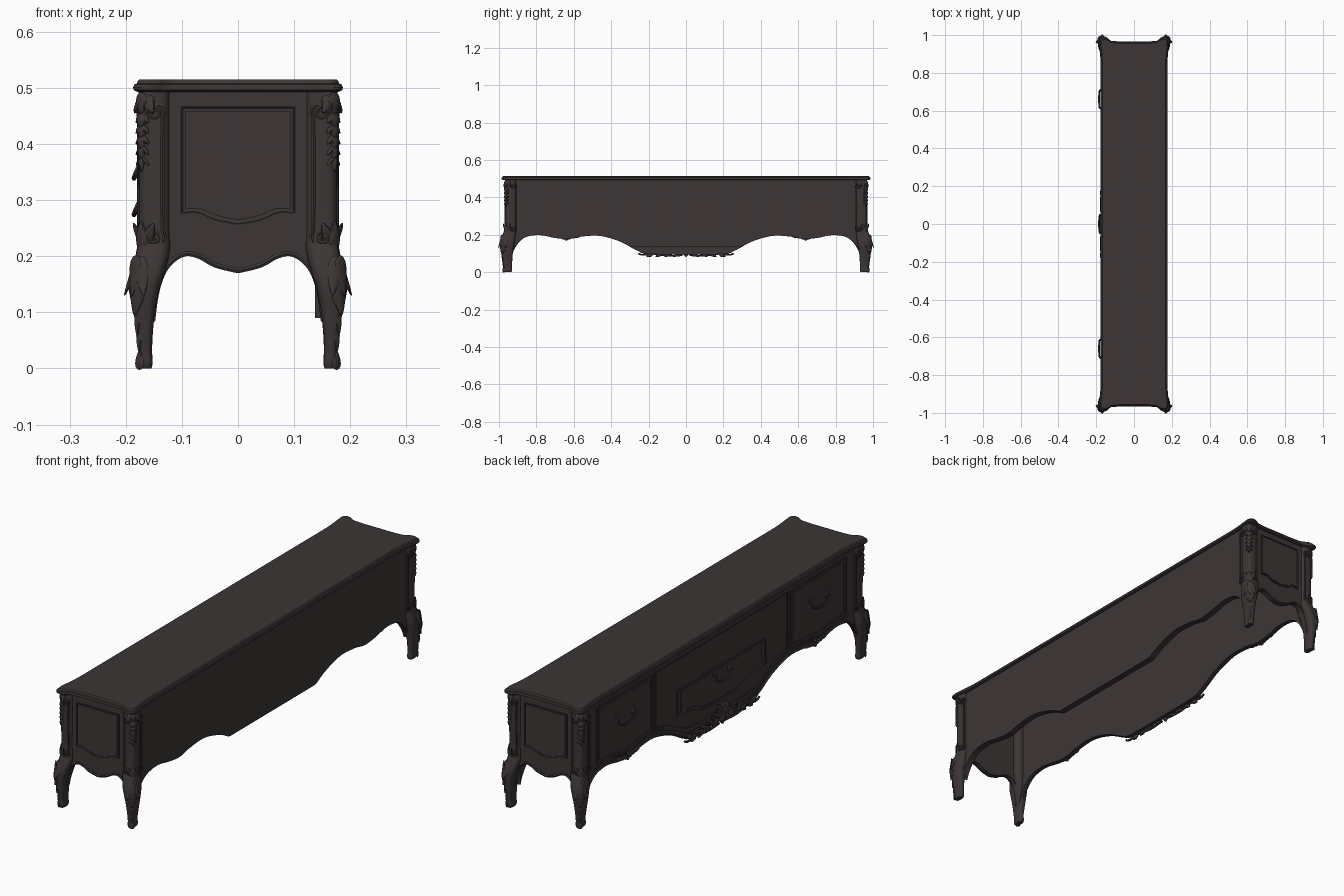
import bpy, bmesh, math
from mathutils import Vector, Matrix

if "Cube" in bpy.data.objects:
    bpy.data.objects.remove(bpy.data.objects["Cube"])

wood = bpy.data.materials.new("dark_brown_wood")
wood.diffuse_color = (0.046, 0.037, 0.036, 1)
wood.use_nodes = True
wood.node_tree.nodes["Principled BSDF"].inputs["Base Color"].default_value = wood.diffuse_color


def finish(name, mesh, mirror=""):
    ob = bpy.data.objects.new(name, mesh)
    bpy.context.collection.objects.link(ob)
    mesh.materials.clear()
    mesh.materials.append(wood)
    if mirror:
        m = ob.modifiers.new("Mirror", 'MIRROR')
        m.use_axis = ("x" in mirror, "y" in mirror, False)
        m.use_mirror_merge = False
    return ob


def from_bm(name, bm, mirror=""):
    bmesh.ops.recalc_face_normals(bm, faces=bm.faces)
    mesh = bpy.data.meshes.new(name)
    bm.to_mesh(mesh)
    bm.free()
    return finish(name, mesh, mirror)


def spline(pts, n=6):
    """Catmull-Rom through points of any dimension."""
    p = [Vector(q) for q in pts]
    p = [p[0]] + p + [p[-1]]
    out = []
    for i in range(1, len(p) - 2):
        a, b, c, d = p[i - 1:i + 3]
        for k in range(n):
            t = k / n
            out.append(0.5 * (2 * b + (c - a) * t + (2 * a - 5 * b + 4 * c - d) * t * t
                              + (3 * b - a - 3 * c + d) * t ** 3))
    return out + [p[-1]]


def at(axis, a, u, v):
    return {"x": (a, u, v), "y": (u, a, v), "z": (u, v, a)}[axis]


def plate(name, outline, axis, a, b, mirror=""):
    bm = bmesh.new()
    f = bm.faces.new([bm.verts.new(at(axis, a, u, v)) for u, v in outline])
    ext = bmesh.ops.extrude_face_region(bm, geom=[f])["geom"]
    move = Vector(at(axis, b - a, 0, 0))
    bmesh.ops.translate(bm, vec=move, verts=[g for g in ext if isinstance(g, bmesh.types.BMVert)])
    return from_bm(name, bm, mirror)


def loft(name, rings, mirror=""):
    bm = bmesh.new()
    rows = [[bm.verts.new(p) for p in r] for r in rings]
    n = len(rows[0])
    for a, b in zip(rows, rows[1:]):
        for i in range(n):
            bm.faces.new((a[i], a[(i + 1) % n], b[(i + 1) % n], b[i]))
    bm.faces.new(rows[0])
    bm.faces.new(rows[-1])
    return from_bm(name, bm, mirror)


def tube(name, paths, r, cyclic=False, mirror=""):
    cu = bpy.data.curves.new(name, 'CURVE')
    cu.dimensions = '3D'
    cu.bevel_depth, cu.bevel_resolution, cu.use_fill_caps = r, 1, True
    for path in paths:
        s = cu.splines.new('POLY')
        s.points.add(len(path) - 1)
        for q, p in zip(s.points, path):
            q.co = (*p, 1)
        s.use_cyclic_u = cyclic
    tmp = bpy.data.objects.new(name + "_path", cu)
    bpy.context.collection.objects.link(tmp)
    dg = bpy.context.evaluated_depsgraph_get()
    mesh = bpy.data.meshes.new_from_object(tmp.evaluated_get(dg))
    bpy.data.objects.remove(tmp)
    return finish(name, mesh, mirror)


def leaf(bm, pos, normal, along, length, width, thick, curl=0.0):
    """Teardrop leaf: broad at its root, pointed at the tip."""
    n, t = Vector(normal).normalized(), Vector(along).normalized()
    s = n.cross(t)
    for v in bmesh.ops.create_uvsphere(bm, u_segments=10, v_segments=8, radius=1)["verts"]:
        x, y, z = v.co.z, v.co.y, v.co.x
        y *= 1 - 0.55 * x
        v.co = Vector(pos) + t * x * length / 2 + s * y * width / 2 + n * (z * thick + curl * x * x)


def spiral(axis, a, u, v, r, turns=1.4, start=0.0, hand=1):
    return [at(axis, a, u + r * (1 - 0.75 * k / 24) * math.cos(start + hand * turns * 6.283 * k / 24),
               v + r * (1 - 0.75 * k / 24) * math.sin(start + hand * turns * 6.283 * k / 24))
            for k in range(25)]


def both(half):
    """Mirror a half profile that starts at u = 0."""
    return [Vector((-p[0], p[1])) for p in half[:0:-1]] + half


# Top board with flared, serpentine corners and a stepped lip
q = spline([(0, .967), (.08, .967), (.125, .971), (.15, .984), (.172, .987), (.186, .974),
            (.185, .945), (.18, .90), (.177, .84), (.177, .7), (.177, 0)], 5)
half = q + [Vector((p[0], -p[1])) for p in q[-2::-1]]
outline = half + [Vector((-p[0], p[1])) for p in half[-2:0:-1]]
loft("top_board", [[(x * (1 - d / .187), y * (1 - d / .99), z) for x, y in outline] for d, z in
                   [(.008, .493), (.001, .496), (0, .501), (.002, .506), (.007, .508), (.008, .512), (.011, .515)]])

# Corner posts running down into cabriole legs
rows = [(.5, .149, .938, .028, .030), (.36, .149, .938, .028, .030), (.25, .149, .938, .028, .030),
        (.21, .151, .943, .030, .034), (.17, .160, .952, .029, .038), (.14, .165, .956, .025, .036),
        (.10, .167, .957, .019, .031), (.06, .166, .956, .014, .027), (.03, .165, .955, .012, .024),
        (.012, .165, .954, .013, .025), (0, .165, .954, .011, .021)]
levels = spline(rows, 4)


def power(c):
    return math.copysign(abs(c) ** 0.62, c)


loft("post_and_leg", [[(cx + hx * power(math.cos(k * math.pi / 12)), cy + hy * power(math.sin(k * math.pi / 12)), z)
                       for k in range(24)] for z, cx, cy, hx, hy in levels], "xy")

# End panels with a wavy apron, edge bead and framed field
end_edge = both(spline([(0, .17), (.04, .18), (.07, .196), (.095, .20), (.12, .185),
                        (.136, .16), (.146, .125), (.152, .08)]))
plate("end_panel", end_edge + [(.152, .497), (-.152, .497)], "y", .936, .956, "y")
tube("end_apron_bead", [[(u, .957, v + .004) for u, v in end_edge]], .005, mirror="y")
field = both(spline([(0, .258), (.04, .266), (.072, .279), (.1, .278)])) + [Vector((.1, .465)), Vector((-.1, .465))]
plate("end_field", [(u * .94, .37 + (v - .37) * .94) for u, v in field], "y", .954, .959, "y")
tube("end_field_moulding", [[(u, .957, v) for u, v in field]], .003, True, "y")

# Long panels: plain back on +x, drawer side on -x
long_half = spline([(0, .095), (.2, .097), (.26, .115), (.35, .163), (.46, .194), (.56, .190), (.63, .177),
                    (.70, .183), (.78, .198), (.85, .19), (.89, .165), (.92, .125), (.935, .09)])
long_edge = both(long_half)
back_edge = [(u, max(v, .135) if abs(u) < .5 else v) for u, v in long_edge]
plate("back_panel", back_edge + [(.935, .497), (-.935, .497)], "x", .137, .165)
plate("drawer_side_panel", long_edge + [(.935, .497), (-.935, .497)], "x", -.150, -.166)
tube("drawer_side_bead", [[(-.167, u, v + .005) for u, v in long_edge]], .006)
tube("drawer_side_upper_bead", [[(-.167, u, v + .024) for u, v in long_edge if abs(u) < .86]], .0035)

# Drawers: side pair, centre drawer and the field above it
side = spline([(.47, .228), (.56, .222), (.64, .21), (.72, .218), (.85, .228)]) + [Vector((.85, .472)), Vector((.47, .472))]
centre = both(spline([(0, .185), (.12, .19), (.22, .222), (.30, .225)])) + [Vector((.30, .335)), Vector((-.30, .335))]
bay = both(spline([(0, .14), (.2, .145), (.28, .17), (.36, .21), (.45, .228)])) + [Vector((.45, .472)), Vector((-.45, .472))]
for name, shape, mid, mir in (("side_drawer", side, (.66, .35), "y"), ("centre_drawer", centre, (0, .27), "")):
    plate(name, [(mid[0] + (u - mid[0]) * .92, mid[1] + (v - mid[1]) * .88) for u, v in shape],
          "x", -.164, -.171, mir)
    tube(name + "_moulding", [[(-.167, u, v) for u, v in shape]], .0045, True, mir)
tube("centre_bay_moulding", [[(-.167, u, v) for u, v in bay]], .004, True)


# Drooping drawer handles with leaf-shaped backplates
def handle(name, y, z, mirror=""):
    bail = spline([(-.172, y - .05, z + .01), (-.182, y - .045, z - .012), (-.185, y - .015, z - .02),
                   (-.185, y + .015, z - .02), (-.182, y + .045, z - .012), (-.172, y + .05, z + .01)])
    tube(name, [bail], .0045, mirror=mirror)
    bm = bmesh.new()
    for s in (-1, 1):
        leaf(bm, (-.172, y + s * .052, z + .018), (-1, 0, 0), (0, s * .4, 1), .045, .022, .005)
        leaf(bm, (-.172, y + s * .062, z), (-1, 0, 0), (0, s, -.4), .035, .018, .005)
    from_bm(name + "_plates", bm, mirror)


handle("side_handle", .66, .36, "y")
handle("centre_handle", 0, .295)

# Cheek frames and scrolls beside every post
frame = spline([(.155, .468), (.136, .468), (.131, .455), (.134, .435), (.134, .26), (.131, .238), (.136, .222), (.155, .224)])
tube("end_cheek_frame", [[(u, .967, v) for u, v in frame]], .004, mirror="xy")
tube("long_cheek_frame", [[(.176, u + .775, v) for u, v in frame]], .004, mirror="xy")
tube("post_scrolls", [spiral("y", .969, .150, .455, .013), spiral("y", .969, .150, .235, .013, hand=-1),
                      spiral("x", .177, .928, .455, .014), spiral("x", .177, .928, .235, .014, hand=-1)],
     .0042, mirror="xy")

# Corner carving: acanthus top, bellflower drop, knee leaves
diag, across = Vector((.7, .7, 0)), Vector((-.7, .7, 0))


def surface(z, turn=0.0):
    lv = min(levels, key=lambda r: abs(r[0] - z))
    a = math.pi / 4 + turn
    return Vector((lv[1] + lv[3] * power(math.cos(a)), lv[2] + lv[4] * power(math.sin(a)), z))


bm = bmesh.new()
for turn in (-.6, 0, .6):
    nrm = (math.cos(.785 + turn), math.sin(.785 + turn), 0)
    leaf(bm, surface(.472, turn), nrm, across * turn + Vector((0, 0, -1)), .04, .024, .006)
    leaf(bm, surface(.238, turn), nrm, across * turn + Vector((0, 0, 1)), .05, .024, .005)
    leaf(bm, surface(.165, turn), nrm, across * turn * .5 + Vector((.1, .1, -1)), .075, .026, .004, .002)
    leaf(bm, surface(.125, turn * .7), nrm, across * -turn * .4 + Vector((0, 0, -1)), .06, .02, .004, .002)
for i in range(5):
    z, w = .44 - i * .019, .022 - i * .0028
    leaf(bm, surface(z), diag, (0, 0, -1), .028, w, .006)
    for s in (-1, 1):
        leaf(bm, surface(z + .006, s * .35), diag, across * s + Vector((0, 0, -1)), .024, w * .6, .005)
for z in (.08, .05):
    leaf(bm, surface(z), diag, (0, 0, -1), .045, .012, .003)
leaf(bm, surface(.015), diag, (0, 0, 1), .035, .02, .004)
from_bm("corner_carving", bm, "xy")

# Centre apron carving: shell, fanned leaves and trailing scrolls
bm = bmesh.new()
for k in range(-3, 4):
    a = k * .42
    leaf(bm, (-.173, math.sin(a) * .03, .118 + math.cos(a) * .03), (-1, 0, 0), (0, math.sin(a), math.cos(a)), .06, .02, .007)
leaf(bm, (-.174, 0, .103), (-1, 0, 0), (0, 0, -1), .045, .04, .01)
for s in (-1, 1):
    for i in range(8):
        y, lift = .045 + i * .025, (1 if i % 2 else -1)
        leaf(bm, (-.172, s * y, .104 + lift * .008 - .0008 * i), (-1, 0, 0), (0, s, lift * .6), .055 - .003 * i, .022, .007)
    # small sprays on the side aprons
    for k in range(-3, 4):
        leaf(bm, (-.171, s * .64 + k * .02, .186 + abs(k) * .002), (-1, 0, 0), (0, k, .9 - abs(k) * .3), .036, .018, .006)
from_bm("apron_carving", bm)
tube("apron_scrolls", [spiral("x", -.174, .085, .125, .02, start=3.6), spiral("x", -.174, .165, .113, .015, start=3.6),
                       spline([(-.172, .02, .09), (-.174, .1, .088), (-.173, .18, .098), (-.172, .23, .092), (-.172, .255, .1)])],
     .005, mirror="y").modifiers["Mirror"].use_axis = (False, True, False)

# Smooth shading with crisp edges
bpy.ops.object.select_all(action='DESELECT')
for ob in bpy.context.scene.objects:
    ob.select_set(True)
    bpy.context.view_layer.objects.active = ob
bpy.ops.object.shade_smooth_by_angle(angle=math.radians(35))
